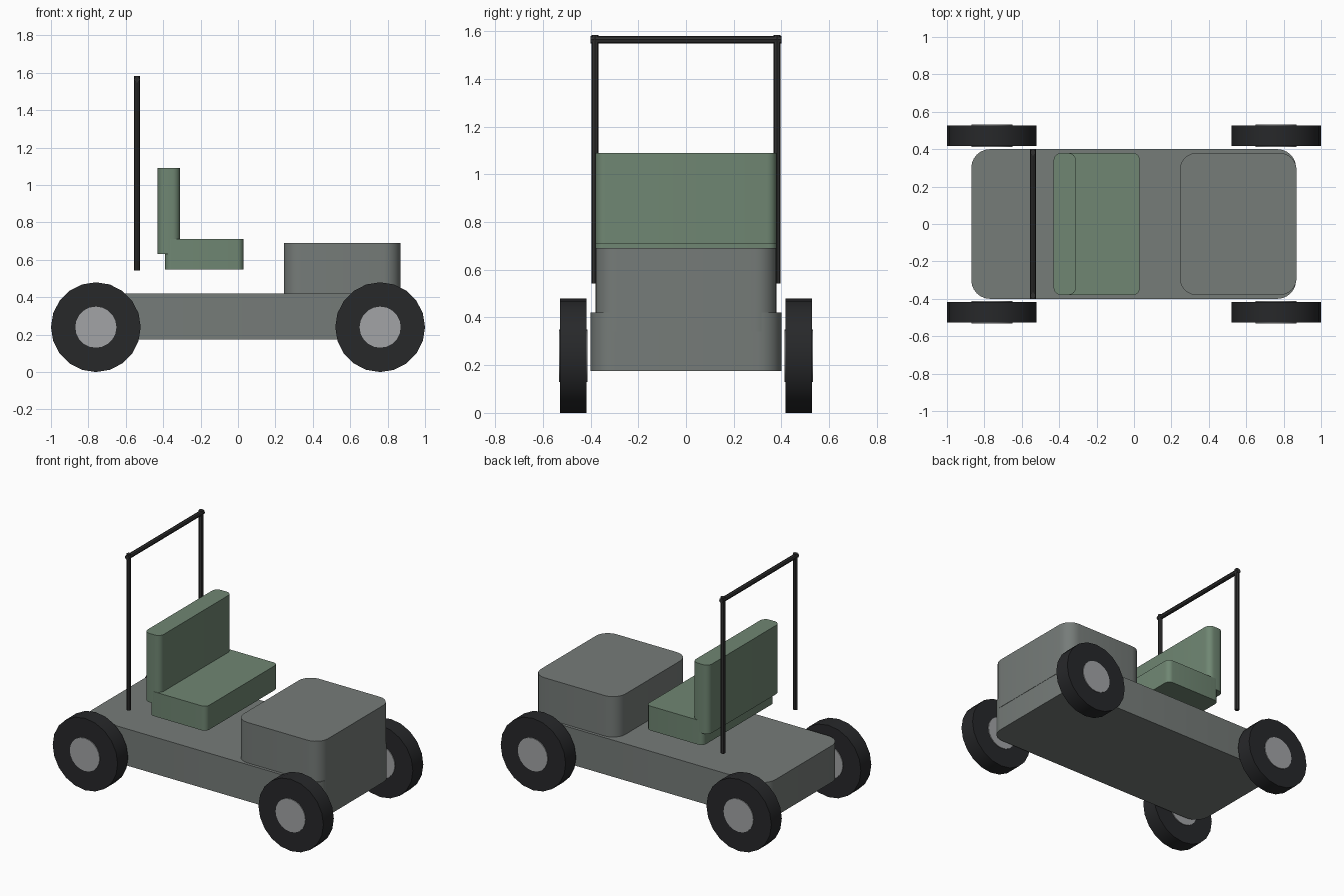
import bpy, math
from mathutils import Vector

if "Cube" in bpy.data.objects:
    bpy.data.objects.remove(bpy.data.objects["Cube"])


def material(name, rgb):
    m = bpy.data.materials.new(name)
    m.diffuse_color = (*rgb, 1)
    m.use_nodes = True
    m.node_tree.nodes["Principled BSDF"].inputs["Base Color"].default_value = m.diffuse_color
    return m


BODY = material("body_grey", (0.18, 0.20, 0.19))
GREEN = material("seat_green", (0.16, 0.24, 0.17))
RUBBER = material("rubber", (0.02, 0.021, 0.023))
TUBE = material("tube_dark", (0.03, 0.03, 0.03))
HUB = material("hub_metal", (0.36, 0.37, 0.38))


def smooth(ob, name, mat):
    ob.name = name
    ob.data.materials.append(mat)
    bpy.ops.object.select_all(action='DESELECT')
    ob.select_set(True)
    bpy.context.view_layer.objects.active = ob
    bpy.ops.object.shade_smooth_by_angle(angle=math.radians(35))
    return ob


def rounded_slab(name, x0, x1, half_y, z0, z1, r, mat, seg=6):
    """Box whose four upright edges are rounded."""
    verts, n = [], 4 * (seg + 1)
    corners = [(x1 - r, half_y - r), (x0 + r, half_y - r),
               (x0 + r, r - half_y), (x1 - r, r - half_y)]
    for z in (z0, z1):
        for q, (cx, cy) in enumerate(corners):
            for i in range(seg + 1):
                a = math.pi / 2 * (q + i / seg)
                verts.append((cx + r * math.cos(a), cy + r * math.sin(a), z))
    faces = [list(range(n))[::-1], list(range(n, 2 * n))]
    faces += [(i, (i + 1) % n, n + (i + 1) % n, n + i) for i in range(n)]
    me = bpy.data.meshes.new(name)
    me.from_pydata(verts, [], faces)
    ob = bpy.data.objects.new(name, me)
    bpy.context.collection.objects.link(ob)
    return smooth(ob, name, mat)


def rod(name, a, b, r, sides, mat):
    """Cylinder between two points."""
    a, b = Vector(a), Vector(b)
    d = b - a
    bpy.ops.mesh.primitive_cylinder_add(
        vertices=sides, radius=r, depth=d.length, location=(a + b) / 2,
        rotation=d.to_track_quat('Z', 'Y').to_euler())
    return smooth(bpy.context.object, name, mat)


# Body
rounded_slab("chassis", -0.87, 0.867, 0.40, 0.175, 0.42, 0.10, BODY)
rounded_slab("hood", 0.245, 0.869, 0.38, 0.34, 0.69, 0.09, BODY)

# Bench seat
rounded_slab("seat_cushion", -0.39, 0.03, 0.38, 0.547, 0.71, 0.035, GREEN)
rounded_slab("seat_back", -0.43, -0.31, 0.379, 0.63, 1.09, 0.04, GREEN)

# Wheels
for x, end in ((-0.76, "rear"), (0.76, "front")):
    for s, side in ((-1, "right"), (1, "left")):
        rod(f"{end}_{side}_tyre", (x, s * 0.417, 0.24), (x, s * 0.527, 0.24), 0.24, 20, RUBBER)
        rod(f"{end}_{side}_hub", (x, s * 0.412, 0.24), (x, s * 0.532, 0.24), 0.11, 20, HUB)

# Roll bar
for s, side in ((-1, "right"), (1, "left")):
    rod(f"roll_bar_{side}_post", (-0.54, s * 0.382, 0.542), (-0.54, s * 0.382, 1.583), 0.015, 8, TUBE)
rod("roll_bar_top", (-0.54, -0.4, 1.564), (-0.54, 0.4, 1.564), 0.0155, 8, TUBE)
